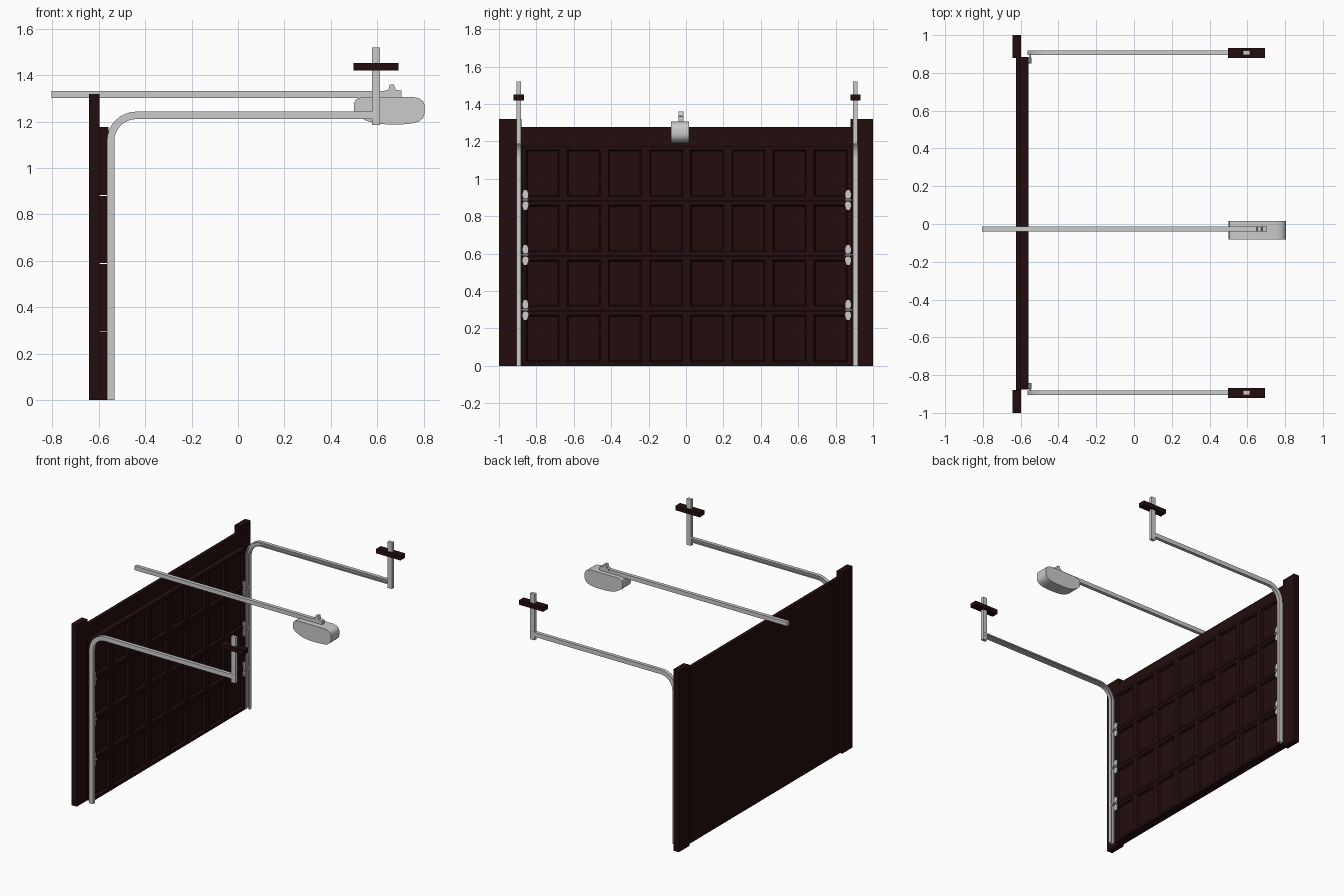
import bpy, bmesh, math
from mathutils import Vector

if "Cube" in bpy.data.objects:
    bpy.data.objects.remove(bpy.data.objects["Cube"])


def material(name, rgb):
    m = bpy.data.materials.new(name)
    m.diffuse_color = (*rgb, 1)
    m.use_nodes = True
    m.node_tree.nodes["Principled BSDF"].inputs["Base Color"].default_value = m.diffuse_color
    return m


BROWN = material("dark brown wood", (0.017, 0.004, 0.004))
GREY = material("light grey metal", (0.6, 0.6, 0.6))


def finish(bm, name, mat):
    bmesh.ops.recalc_face_normals(bm, faces=bm.faces)
    me = bpy.data.meshes.new(name)
    bm.to_mesh(me)
    bm.free()
    me.materials.append(mat)
    ob = bpy.data.objects.new(name, me)
    bpy.context.collection.objects.link(ob)
    return ob


def box(name, mat, x, y, z):
    bm = bmesh.new()
    bmesh.ops.create_cube(bm, size=1)
    for v in bm.verts:
        v.co = Vector([(r[0] + r[1]) / 2 + c * (r[1] - r[0]) for c, r in zip(v.co, (x, y, z))])
    return finish(bm, name, mat)


def prism(name, mat, pts, to3d, a, b):
    """Extrude a 2D outline between offsets a and b."""
    bm = bmesh.new()
    lo = [bm.verts.new(to3d(p, a)) for p in pts]
    hi = [bm.verts.new(to3d(p, b)) for p in pts]
    bm.faces.new(lo)
    bm.faces.new(hi)
    for i in range(len(pts)):
        j = (i + 1) % len(pts)
        bm.faces.new((lo[i], lo[j], hi[j], hi[i]))
    return finish(bm, name, mat)


def along_y(p, d):
    return (p[0], d, p[1])


def along_x(p, d):
    return (d, p[0], p[1])


def channel_track(name, y, side):
    """C-shaped rail, open toward the door centre, swept up and round the bend."""
    R, x0, z1 = 0.11, -0.549, 1.227
    path = [((x0, 0), (-1, 0))]
    for i in range(9):
        a = math.pi - i * math.pi / 16
        n = (math.cos(a), math.sin(a))
        path.append(((x0 + R + R * n[0], z1 - R + R * n[1]), n))
    path.append(((0.6, z1), (0, 1)))
    h, w, t, lip = 0.016, 0.0125, 0.004, 0.009
    sec = [(-h, w), (h, w), (h, -w), (h - lip, -w), (h - lip, -w + t), (h - t, -w + t),
           (h - t, w - t), (t - h, w - t), (t - h, -w + t), (lip - h, -w + t), (lip - h, -w), (-h, -w)]
    bm = bmesh.new()
    rings = [[bm.verts.new((p[0] + n[0] * s, y + side * d, p[1] + n[1] * s)) for s, d in sec]
             for p, n in path]
    for r, q in zip(rings, rings[1:]):
        for i in range(len(sec)):
            j = (i + 1) % len(sec)
            bm.faces.new((r[i], r[j], q[j], q[i]))
    bm.faces.new(rings[0])
    bm.faces.new(rings[-1])
    return finish(bm, name, GREY)


def rod(name, centre, radius, length, axis_z=False):
    pts = [(radius * math.cos(k * math.pi / 5), radius * math.sin(k * math.pi / 5)) for k in range(10)]
    c = Vector(centre)
    return prism(name, GREY, pts, lambda p, d: c + Vector((p[0], d, p[1])), -length / 2, length / 2)


# Door: flat outer skin with header, and four sections of recessed panels inside
Y0, Y1, ROWS, TOP = -0.877, 0.884, 4, 1.176
box("door_outer_skin", BROWN, (-0.625, -0.598), (-0.89, 0.89), (0, 1.278))
step = TOP / ROWS
for r in range(ROWS):
    bm = bmesh.new()
    bmesh.ops.create_grid(bm, x_segments=8, y_segments=1, size=0.5)
    za, zb = r * step + (0.002 if r else 0), (r + 1) * step - (0.002 if r < ROWS - 1 else 0)
    for v in bm.verts:
        v.co = Vector((-0.559, Y0 + (v.co.x + 0.5) * (Y1 - Y0), za + (v.co.y + 0.5) * (zb - za)))
    bm.normal_update()
    cells = list(bm.faces)
    rim = [e for e in bm.edges if e.is_boundary]
    bmesh.ops.inset_individual(bm, faces=cells, thickness=0.03)
    inner = bmesh.ops.inset_individual(bm, faces=cells, thickness=0.010)
    for f in cells:
        for v in f.verts:
            v.co.x = -0.577
    ext = bmesh.ops.extrude_edge_only(bm, edges=[e for e in bm.edges if e.is_boundary])
    for g in ext["geom"]:
        if isinstance(g, bmesh.types.BMVert):
            g.co.x = -0.6
    ob = finish(bm, f"door_section_{r + 1}", BROWN)

# Parts repeated on both sides
for side, tag in ((1, "left"), (-1, "right")):
    y = 0.9 * side + 0.006
    ys = sorted((0.88 * side, 1.0 * side))
    box(f"{tag}_door_post", BROWN, (-0.643, -0.598), ys, (0, 1.32))
    channel_track(f"{tag}_track", y, side)
    box(f"{tag}_track_hanger", GREY, (0.578, 0.613), (y - 0.012, y + 0.012), (1.185, 1.52))
    box(f"{tag}_ceiling_block", BROWN, (0.497, 0.693), (y - 0.027, y + 0.027), (1.42, 1.452))
    # Hinges with a waisted plate, barrel, and roller running in the track
    for k in range(1, ROWS):
        z, yc = k * step + 0.005, 0.862 * side + 0.004
        plate = [(-0.009, -0.053), (0.009, -0.053), (0.016, -0.035), (0.016, -0.02), (0.008, -0.008),
                 (0.008, 0.008), (0.016, 0.02), (0.016, 0.035), (0.009, 0.053), (-0.009, 0.053),
                 (-0.016, 0.035), (-0.016, 0.02), (-0.008, 0.008), (-0.008, -0.008),
                 (-0.016, -0.02), (-0.016, -0.035)]
        prism(f"{tag}_hinge_plate_{k}", GREY, [(yc + a, z + b) for a, b in plate], along_x, -0.56, -0.553)
        rod(f"{tag}_hinge_barrel_{k}", (-0.55, yc, z), 0.008, 0.03)
        rod(f"{tag}_roller_shaft_{k}", (-0.549, (yc + y) / 2, z), 0.004, abs(y - yc))
        rod(f"{tag}_roller_{k}", (-0.549, y, z), 0.011, 0.012)

# Opener rail, motor housing and rail clamp
box("opener_rail", GREY, (-0.805, 0.705), (-0.04, -0.014), (1.301, 1.331))
housing = [(0.5, 1.25), (0.5, 1.278), (0.506, 1.293), (0.52, 1.302), (0.545, 1.306), (0.755, 1.306),
           (0.782, 1.3), (0.798, 1.288), (0.805, 1.27), (0.805, 1.235), (0.798, 1.215), (0.78, 1.2),
           (0.75, 1.192), (0.71, 1.188), (0.64, 1.188), (0.595, 1.192), (0.555, 1.203), (0.52, 1.222),
           (0.506, 1.235)]
motor = prism("opener_motor_housing", GREY, housing, along_y, -0.081, 0.017)
clamp = [(0.632, 1.32), (0.705, 1.32), (0.705, 1.333), (0.68, 1.337), (0.672, 1.36),
         (0.655, 1.36), (0.648, 1.337), (0.632, 1.333)]
prism("opener_rail_clamp", GREY, clamp, along_y, -0.041, -0.013)

# Smooth the curved housing while keeping its side edges crisp
bpy.ops.object.select_all(action='DESELECT')
motor.select_set(True)
bpy.context.view_layer.objects.active = motor
bpy.ops.object.shade_smooth_by_angle(angle=math.radians(35))
